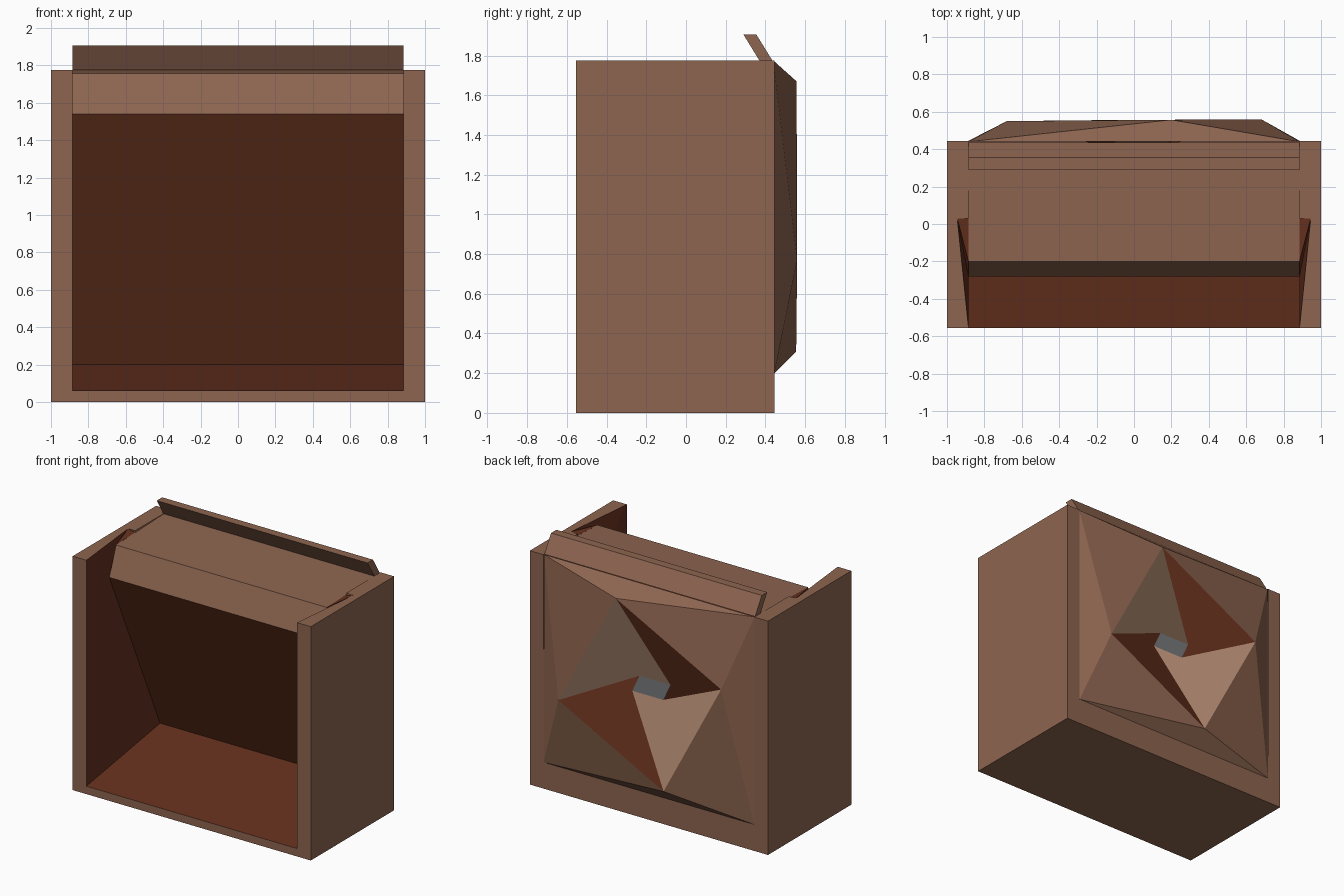
import bpy, bmesh
from mathutils import Vector

if "Cube" in bpy.data.objects:
    bpy.data.objects.remove(bpy.data.objects["Cube"])


def material(name, rgb):
    m = bpy.data.materials.new(name)
    m.diffuse_color = (*rgb, 1)
    m.use_nodes = True
    m.node_tree.nodes["Principled BSDF"].inputs["Base Color"].default_value = m.diffuse_color
    return m


BROWN = material("brown", (0.27, 0.13, 0.08))
RED = material("red_brown", (0.13, 0.03, 0.013))
TAN = material("tan", (0.50, 0.29, 0.19))
DULL = material("dull_tan", (0.33, 0.20, 0.13))
GREY = material("grey", (0.18, 0.19, 0.20))


def build(name, groups, core, mirror=False):
    """Flat faces grouped by material; every face points away from core."""
    bm = bmesh.new()
    me = bpy.data.meshes.new(name)
    for i, (mat, faces) in enumerate(groups):
        me.materials.append(mat)
        for pts in faces:
            f = bm.faces.new([bm.verts.new(p) for p in pts])
            f.material_index = i
            f.normal_update()
            if f.normal.dot(f.calc_center_median() - Vector(core)) < 0:
                f.normal_flip()
    bmesh.ops.remove_doubles(bm, verts=bm.verts, dist=0.0005)
    bm.to_mesh(me)
    bm.free()
    ob = bpy.data.objects.new(name, me)
    bpy.context.collection.objects.link(ob)
    if mirror:
        ob.modifiers.new("Mirror", 'MIRROR')
    return ob


W = 0.885


def strip(profile):
    """Quads spanning the inner width along a (y, z) profile."""
    return [[(-W, *a), (W, *a), (W, *b), (-W, *b)] for a, b in zip(profile, profile[1:])]


F, B, H = -0.555, 0.445, 1.775

# base: front sill, underside, lower back rail
build("base", [(BROWN, strip([(F, 0.06), (F, 0), (B, 0), (B, 0.2)]))], (0, 0, 0.3))

# sloped floor and leaning inner back
build("cavity", [(RED, strip([(F, 0.06), (0.33, 0.2), (-0.28, 1.54)]))], (0, 3, 0.1))

# top panel with its slanted front lip
build("top_panel", [(BROWN, strip([(-0.28, 1.54), (-0.2, 1.755), (0.435, H)]))], (0, 0.3, 0.5))

# raised flap at the rear of the top
flap = [(0.37, H), (0.29, 1.905), (0.355, 1.905), (0.435, H)]
build("flap", [(BROWN, strip(flap) + [[(s * W, *p) for p in flap] for s in (-1, 1)])],
      (0, 0.3625, 1.84))

# side walls, with the inside corner hollowed beside the top panel
top_front, low, lip = (W, F, H), (W, -0.28, 1.54), (W, -0.2, 1.755)
notch, notch_in = (0.945, 0.03, H), (W, 0.03, 1.763)
outer = [
    [(1, F, 0), (1, B, 0), (1, B, H), (1, F, H)],
    [(W, F, 0), (1, F, 0), (1, F, H), top_front],
    [(W, B, 0), (1, B, 0), (1, B, H), (W, B, H)],
    [(W, F, 0), (1, F, 0), (1, B, 0), (W, B, 0)],
    [top_front, (1, F, H), (1, 0.03, H), notch],
    [(W, 0.03, H), (1, 0.03, H), (1, B, H), (W, B, H)],
]
inner = [
    [(W, F, 0.06), (W, 0.33, 0.2), low, top_front],
    [top_front, low, notch],
    [low, lip, notch],
    [lip, notch_in, notch],
]
build("side_walls", [(BROWN, outer), (RED, inner)], (0.98, -0.05, 0.9), mirror=True)

# back shell: twisted from a rectangle to a turned square
rect = [(W, 0.44, H), (-W, 0.44, H), (-W, B, 0.2), (W, B, 0.2)]
turned = [(0.2, 0.557, 1.67), (-0.68, 0.55, 1.21), (-0.2, 0.555, 0.31), (0.68, 0.56, 0.77)]
hub = [(-0.16, 0.415, 1.055), (-0.1, 0.415, 0.925), (0.16, 0.415, 0.925), (0.1, 0.415, 1.055)]
shell = []
for i in range(4):
    j = (i + 1) % 4
    shell += [[rect[i], rect[j], turned[i]], [rect[j], turned[j], turned[i]]]
build("back_shell", [(BROWN, shell)], (0, 0, 1))

# pinwheel recess and its grey hub
blades = [(m, [[turned[i], turned[(i + 1) % 4], hub[(i + 1) % 4], hub[i]]])
          for i, m in enumerate((RED, TAN, RED, DULL))]
build("pinwheel", blades, (0, -5, 1))
build("hub", [(GREY, [hub])], (0, -5, 1))
